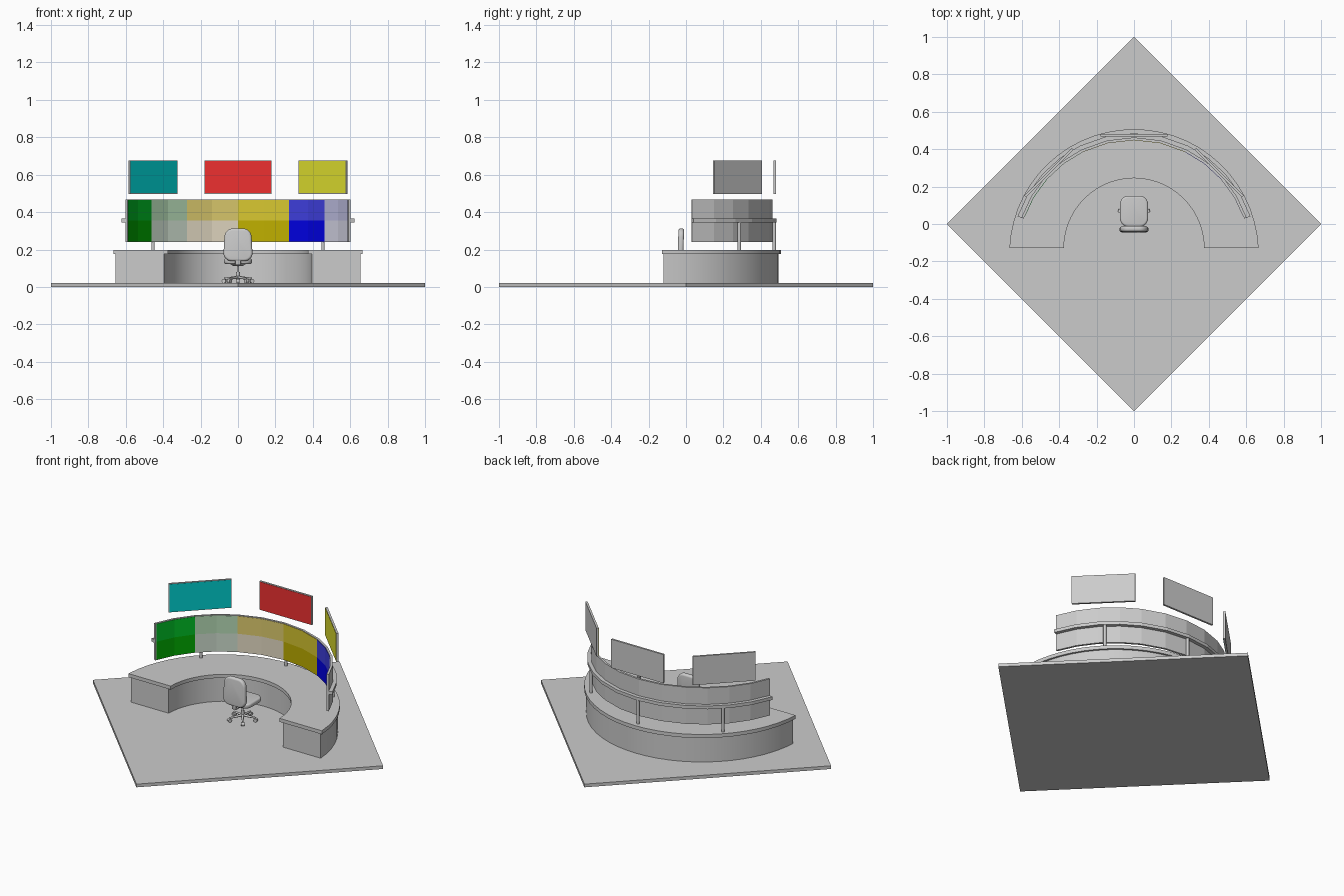
import bpy, bmesh, math
from math import sin, cos, radians, pi, asin
from mathutils import Vector

if "Cube" in bpy.data.objects:
    bpy.data.objects.remove(bpy.data.objects["Cube"])


def make(name, bm, smooth=None, color=None):
    bmesh.ops.recalc_face_normals(bm, faces=bm.faces)
    me = bpy.data.meshes.new(name)
    bm.to_mesh(me)
    bm.free()
    ob = bpy.data.objects.new(name, me)
    bpy.context.collection.objects.link(ob)
    if color:
        mat = bpy.data.materials.new(name + "_colour")
        mat.diffuse_color = (*color, 1)
        mat.use_nodes = True
        mat.node_tree.nodes["Principled BSDF"].inputs["Base Color"].default_value = mat.diffuse_color
        me.materials.append(mat)
    if smooth:
        bpy.ops.object.select_all(action='DESELECT')
        bpy.context.view_layer.objects.active = ob
        ob.select_set(True)
        bpy.ops.object.shade_smooth_by_angle(angle=radians(smooth))
    return ob


def strip(name, outer, inner, z0, z1, smooth=None, color=None):
    """Solid band between two matching outlines."""
    bm = bmesh.new()
    rows = [[bm.verts.new((p[0], p[1], z)) for p, z in
             ((o, z0), (o, z1), (i, z1), (i, z0))] for o, i in zip(outer, inner)]
    for a, b in zip(rows, rows[1:]):
        for k in range(4):
            bm.faces.new((a[k], b[k], b[(k + 1) % 4], a[(k + 1) % 4]))
    bm.faces.new(rows[0])
    bm.faces.new(rows[-1])
    return make(name, bm, smooth, color)


def desk_arc(cy, r, y_end, n=28):
    a = asin((y_end - cy) / r)
    return [(r * cos(a + (pi - 2 * a) * i / n), cy + r * sin(a + (pi - 2 * a) * i / n))
            for i in range(n + 1)]


def wall_arc(r, angles):
    return [(r * sin(radians(a)), -0.174 + r * cos(radians(a))) for a in angles]


def box(name, loc, size, rot=0, color=None, bevel=0, segs=4, shape=None):
    bm = bmesh.new()
    bmesh.ops.create_cube(bm, size=1)
    for v in bm.verts:
        v.co = Vector([c * s for c, s in zip(v.co, size)])
        if shape:
            shape(v.co)
    if bevel:
        bmesh.ops.bevel(bm, geom=bm.edges[:], offset=bevel, segments=segs,
                        profile=0.5, affect='EDGES')
    ob = make(name, bm, 40 if bevel else None, color)
    ob.location, ob.rotation_euler.z = loc, rot
    return ob


def rod(name, a, b, r1, r2=None, n=16):
    a, b = Vector(a), Vector(b)
    bm = bmesh.new()
    bmesh.ops.create_cone(bm, cap_ends=True, segments=n, radius1=r1,
                          radius2=r1 if r2 is None else r2, depth=(b - a).length)
    ob = make(name, bm, 40)
    ob.location = (a + b) / 2
    ob.rotation_mode = 'QUATERNION'
    ob.rotation_quaternion = (b - a).to_track_quat('Z', 'Y')
    return ob


def cushion(name, loc, w, h, t, corner, bevel, tilt=0, taper=0):
    """Rounded slab, outline in local XY, thickness in local Z."""
    bm = bmesh.new()
    ring = []
    for sx, sy, a0 in ((1, 1, 0), (-1, 1, 90), (-1, -1, 180), (1, -1, 270)):
        for k in range(7):
            a = radians(a0 + k * 15)
            x = sx * (w / 2 - corner) + corner * cos(a)
            y = sy * (h / 2 - corner) + corner * sin(a)
            ring.append(bm.verts.new((x * (1 - taper * y / h), y, -t / 2)))
    f = bm.faces.new(ring)
    ext = bmesh.ops.extrude_face_region(bm, geom=[f])
    bmesh.ops.translate(bm, vec=(0, 0, t),
                        verts=[g for g in ext['geom'] if isinstance(g, bmesh.types.BMVert)])
    rim = [e for e in bm.edges if abs(e.verts[0].co.z - e.verts[1].co.z) < 1e-6]
    bmesh.ops.bevel(bm, geom=rim, offset=bevel, segments=4, profile=0.5, affect='EDGES')
    ob = make(name, bm, 50)
    ob.location, ob.rotation_euler.x = loc, tilt
    return ob


# floor slab, turned 45 degrees
box("floor", (0, 0, 0.01), (math.sqrt(2), math.sqrt(2), 0.02), pi / 4)

# curved desk: body and overhanging top
strip("desk_body", desk_arc(-0.16, 0.655, -0.12), desk_arc(-0.13, 0.395, -0.12),
      0.004, 0.175, 30)
strip("desk_top", desk_arc(-0.16, 0.667, -0.127), desk_arc(-0.13, 0.375, -0.127),
      0.175, 0.197, 30)

# curved video wall with a rail behind it
half = [0, 13, 26.1, 37, 48.2, 59.5, 71]
angles = [-a for a in reversed(half[1:])] + half
strip("screen_wall", wall_arc(0.637, angles), wall_arc(0.624, angles), 0.24, 0.468)
strip("rail", wall_arc(0.659, angles), wall_arc(0.637, angles), 0.345, 0.365)

# coloured screen tiles: (upper, lower) for each column
columns = [((0.0, 0.55, 0.02), (0.0, 0.42, 0.0)),
           ((0.45, 0.68, 0.45), (0.60, 0.70, 0.60)),
           ((0.70, 0.58, 0.15), (0.75, 0.68, 0.53)),
           ((0.68, 0.57, 0.03), (0.52, 0.43, 0.0)),
           ((0.05, 0.05, 0.75), (0.0, 0.0, 0.78)),
           ((0.53, 0.53, 0.78), (0.68, 0.68, 0.80))]
for i, (up, low) in enumerate(columns):
    a = angles[2 * i:2 * i + 3]
    if i == 0:
        a = [-70.3] + a[1:]
    if i == 5:
        a = a[:2] + [70.3]
    for tag, z0, z1, col in (("upper", 0.355, 0.465, up), ("lower", 0.243, 0.355, low)):
        strip(f"screen_{tag}_{i + 1}", wall_arc(0.624, a), wall_arc(0.622, a), z0, z1, None, col)

# posts holding the rail
for i, a in enumerate((-44.7, 0, 44.7)):
    x, y = wall_arc(0.646, [a])[0]
    rod(f"post_{i + 1}", (x, y, 0.19), (x, y, 0.35), 0.009)

# three hanging monitors with coloured fronts
for side, ang, col in (("left", 45, (0.0, 0.62, 0.62)), ("centre", 0, (0.85, 0.03, 0.03)),
                       ("right", -45, (0.78, 0.78, 0.03))):
    r = radians(ang)
    x, y = {"left": (-0.455, 0.275), "centre": (0, 0.474), "right": (0.455, 0.275)}[side]
    n = Vector((sin(r), -cos(r), 0))
    box(f"monitor_{side}", (x, y, 0.587), (0.36, 0.012, 0.178), r)
    box(f"monitor_{side}_screen", Vector((x, y, 0.587)) + n * 0.0065,
        (0.352, 0.002, 0.172), r, col)

# office chair: seat, back, bracket and pedestal
cushion("seat", (0, 0.068, 0.137), 0.15, 0.165, 0.03, 0.045, 0.011)
cushion("backrest", (0, -0.028, 0.225), 0.15, 0.175, 0.03, 0.045, 0.012, radians(88), 0.12)
box("back_bracket", (0, 0.0, 0.122), (0.03, 0.08, 0.01), bevel=0.003, segs=2)
box("back_upright", (0, -0.036, 0.155), (0.03, 0.012, 0.07), bevel=0.003, segs=2)
rod("seat_plate", (0, 0.045, 0.112), (0, 0.045, 0.124), 0.025, 0.045)
rod("column", (0, 0.045, 0.075), (0, 0.045, 0.115), 0.006)
rod("column_sleeve", (0, 0.045, 0.04), (0, 0.045, 0.08), 0.010)
for k in range(5):
    a = radians(90 + 72 * k)
    d = Vector((cos(a), sin(a), 0))
    tip = Vector((0, 0.045, 0.044)) + d * 0.078
    rod(f"base_leg_{k + 1}", (0, 0.045, 0.052), tip, 0.008, 0.005, 10)
    side = Vector((-d.y, d.x, 0)) * 0.009
    wheel = Vector((tip.x, tip.y, 0.031))
    rod(f"caster_{k + 1}", wheel - side, wheel + side, 0.011, n=14)
